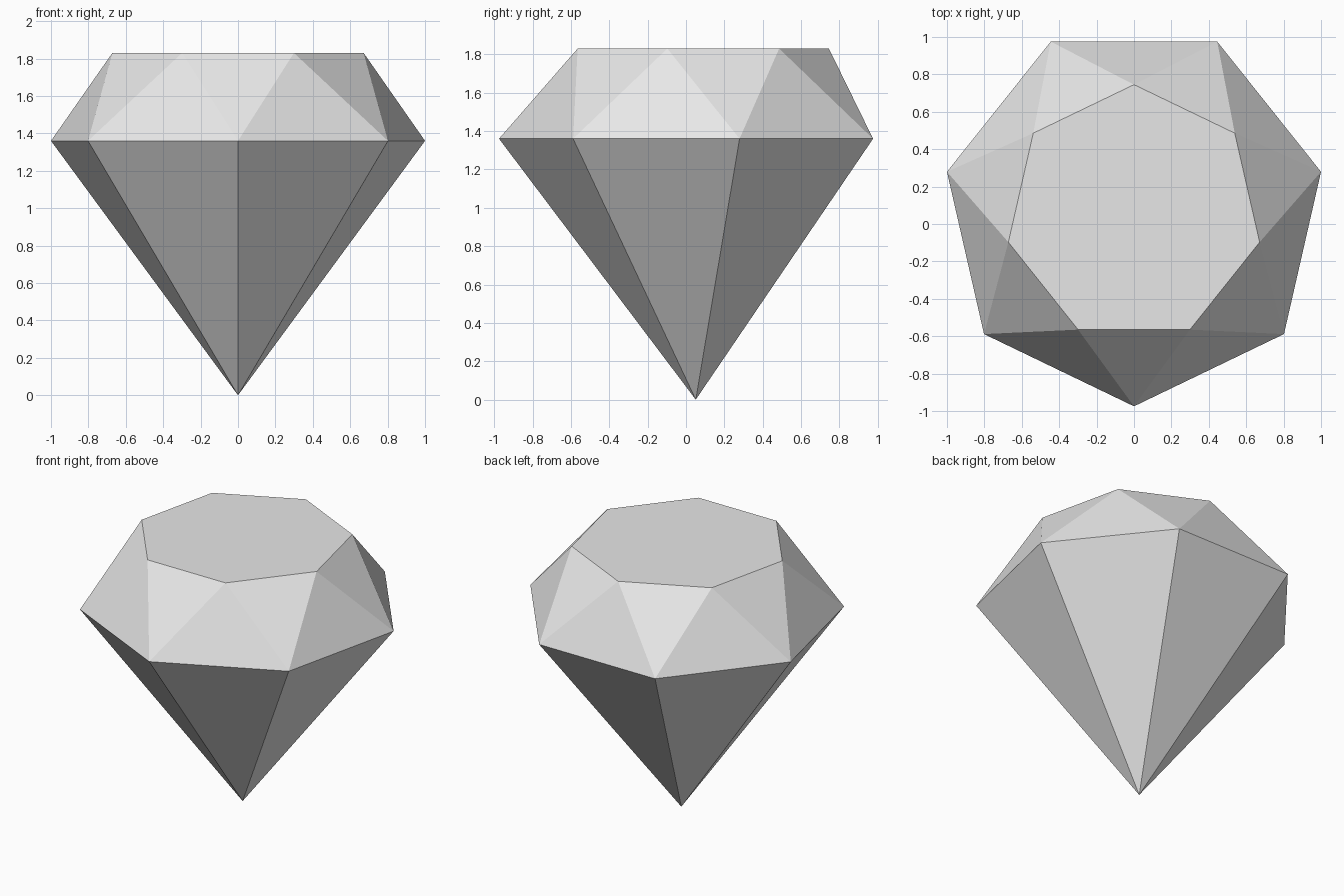
import bpy, bmesh
from math import sin, cos, pi

if "Cube" in bpy.data.objects:
    bpy.data.objects.remove(bpy.data.objects["Cube"], do_unlink=True)

SIDES = 7
STEP = 2 * pi / SIDES
CENTRE_Y = 0.051


def make_material(name, colour):
    mat = bpy.data.materials.new(name)
    mat.use_nodes = True
    mat.diffuse_color = colour
    mat.node_tree.nodes["Principled BSDF"].inputs["Base Color"].default_value = colour
    return mat


def ring(bm, radius, z, turn=0.0, y=CENTRE_Y):
    """Regular polygon of vertices, starting at the front."""
    angles = [-pi / 2 + turn + i * STEP for i in range(SIDES)]
    return [bm.verts.new((radius * cos(a), y + radius * sin(a), z)) for a in angles]


bm = bmesh.new()
tip = bm.verts.new((0, CENTRE_Y, 0))
girdle = ring(bm, 1.0257, 1.36)
table = ring(bm, 0.689, 1.83, STEP / 2, 0.056)

for i in range(SIDES):
    j = (i + 1) % SIDES
    # Lower pointed facets
    bm.faces.new((tip, girdle[j], girdle[i]))
    # Crown facets, alternating upward and downward triangles
    bm.faces.new((girdle[i], girdle[j], table[i]))
    bm.faces.new((girdle[j], table[j], table[i]))
# Flat top
bm.faces.new(table)
bmesh.ops.recalc_face_normals(bm, faces=bm.faces)

mesh = bpy.data.meshes.new("cut_gem")
bm.to_mesh(mesh)
bm.free()
mesh.materials.append(make_material("light grey", (0.8, 0.8, 0.8, 1)))
gem = bpy.data.objects.new("cut_gem", mesh)
bpy.context.collection.objects.link(gem)
